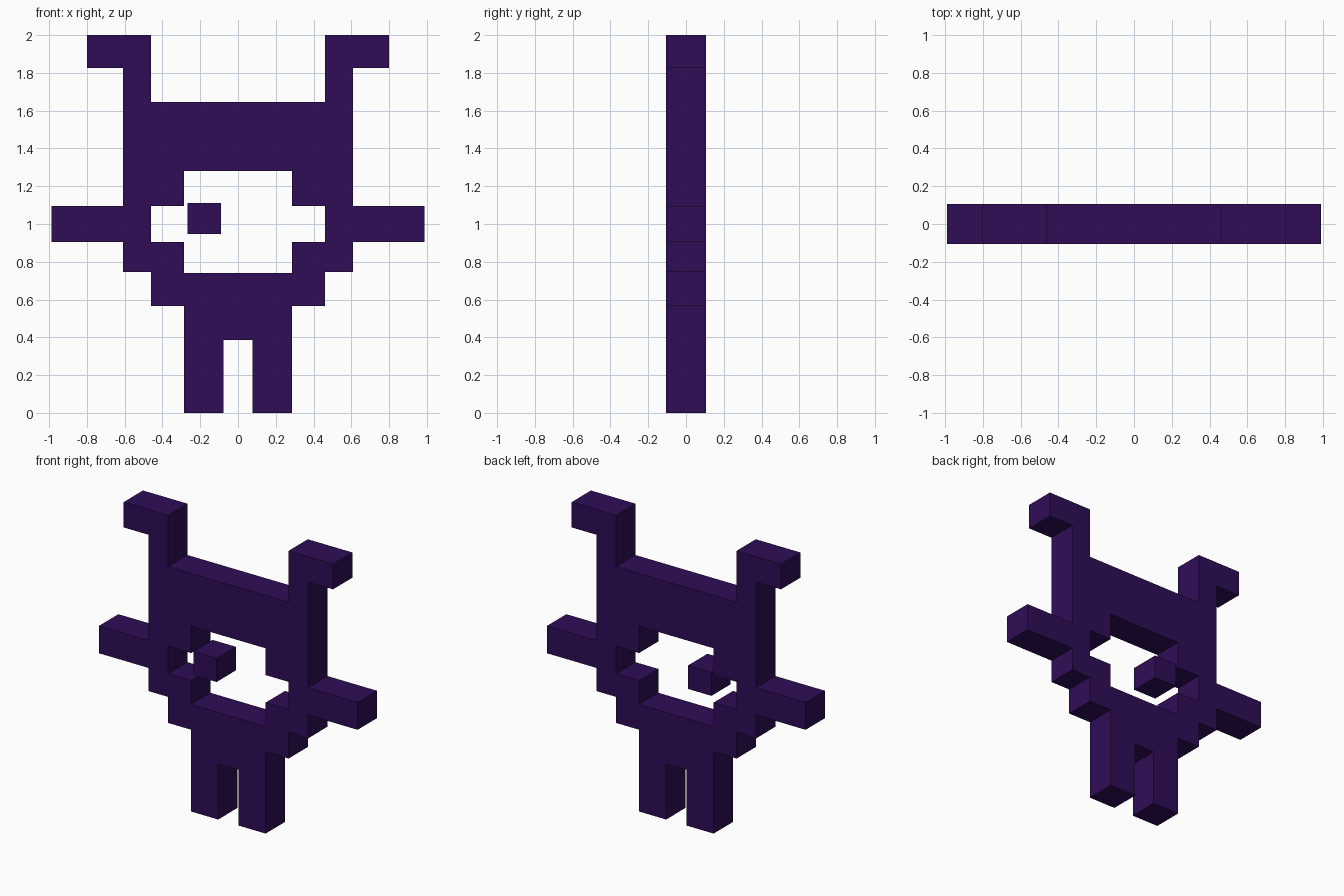
import bpy
import bmesh

HALF_DEPTH = 0.105

cube = bpy.data.objects.get("Cube")
if cube:
    bpy.data.objects.remove(cube, do_unlink=True)

# Single dark purple material
purple = bpy.data.materials.new("dark purple")
purple.use_nodes = True
colour = (0.028, 0.004, 0.095, 1)
purple.diffuse_color = colour
purple.node_tree.nodes["Principled BSDF"].inputs["Base Color"].default_value = colour


def slab(name, outline, open_on_axis=False):
    """Extrude an x-z outline through the depth; optionally leave x = 0 open."""
    bm = bmesh.new()
    face = bm.faces.new([bm.verts.new((x, -HALF_DEPTH, z)) for x, z in outline])
    result = bmesh.ops.extrude_face_region(bm, geom=[face], use_keep_orig=True)
    moved = [v for v in result["geom"] if isinstance(v, bmesh.types.BMVert)]
    bmesh.ops.translate(bm, verts=moved, vec=(0, 2 * HALF_DEPTH, 0))
    bmesh.ops.recalc_face_normals(bm, faces=bm.faces)
    if open_on_axis:
        seam = [f for f in bm.faces if all(abs(v.co.x) < 1e-5 for v in f.verts)]
        bmesh.ops.delete(bm, geom=seam, context="FACES")
    mesh = bpy.data.meshes.new(name)
    bm.to_mesh(mesh)
    bm.free()
    mesh.materials.append(purple)
    obj = bpy.data.objects.new(name, mesh)
    bpy.context.collection.objects.link(obj)
    return obj


# Left half of the body: head, horn, arm, leg, then up around the eye opening
half_outline = [
    (0, 1.645), (0.46, 1.645),
    (0.46, 2), (0.80, 2), (0.80, 1.825), (0.61, 1.825),
    (0.61, 1.095), (0.988, 1.095), (0.988, 0.905), (0.61, 0.905),
    (0.61, 0.745), (0.46, 0.745), (0.46, 0.565), (0.285, 0.565),
    (0.285, 0), (0.078, 0), (0.078, 0.385), (0, 0.385),
    (0, 0.74), (0.285, 0.74), (0.285, 0.905), (0.46, 0.905),
    (0.46, 1.095), (0.285, 1.095), (0.285, 1.28), (0, 1.28),
]
body = slab("body", half_outline, open_on_axis=True)
mirror = body.modifiers.new("mirror", "MIRROR")
mirror.use_clip = True

# Pupil floating in the eye opening, off to the right
slab("pupil", [(-0.268, 0.947), (-0.09, 0.947), (-0.09, 1.11), (-0.268, 1.11)])
